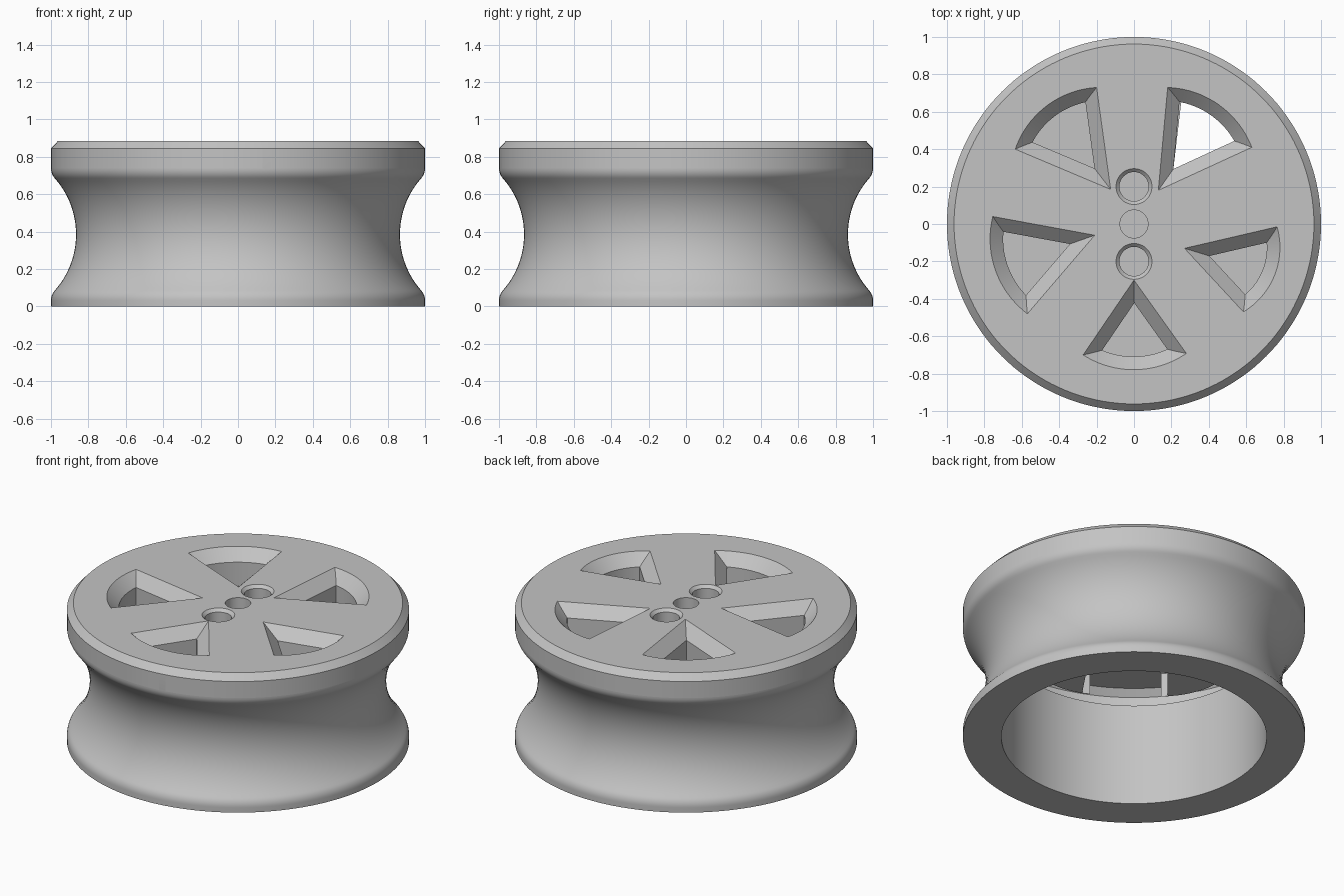
import bpy, bmesh, math
from mathutils import Vector

cube = bpy.data.objects.get("Cube")
if cube:
    bpy.data.objects.remove(cube, do_unlink=True)

TOP, CEILING = 0.885, 0.66

grey = bpy.data.materials.new("plain_grey")
grey.use_nodes = True
colour = (0.55, 0.55, 0.55, 1)
grey.diffuse_color = colour
grey.node_tree.nodes["Principled BSDF"].inputs["Base Color"].default_value = colour


def arc(cx, cz, r, a, b, n):
    steps = [math.radians(a + (b - a) * i / n) for i in range(n + 1)]
    return [(cx + r * math.cos(t), cz + r * math.sin(t)) for t in steps]


def circle(y, r, n):
    return [Vector((r * math.cos(math.tau * i / n), y + r * math.sin(math.tau * i / n)))
            for i in range(n)]


def window(apex, start, end, sag=0.083, n=20):
    """Wedge outline whose outer side bulges as a circular arc."""
    apex, start, end = Vector(apex), Vector(start), Vector(end)
    half = (end - start).length / 2
    along = (end - start).normalized()
    out = Vector((along.y, -along.x))
    radius = (half * half + sag * sag) / (2 * sag)
    centre = (start + end) / 2 - out * (radius - sag)
    sweep = math.asin(half / radius)
    points = [apex]
    for i in range(n + 1):
        t = sweep * (2 * i / n - 1)
        points.append(centre + (out * math.cos(t) + along * math.sin(t)) * radius)
    return points


def inset(points, d):
    """Offset a counter-clockwise outline inward by d with mitred corners."""
    result = []
    for i, p in enumerate(points):
        a = (p - points[i - 1]).normalized()
        b = (points[(i + 1) % len(points)] - p).normalized()
        na, nb = Vector((-a.y, a.x)), Vector((-b.y, b.x))
        result.append(p + (na + nb) * (d / (1 + na.dot(nb))))
    return result


def skin(bm, levels):
    """Join a stack of (outline, height) loops with quads."""
    rings = [[bm.verts.new((p.x, p.y, z)) for p in outline] for outline, z in levels]
    for low, high in zip(rings, rings[1:]):
        for i in range(len(low)):
            bm.faces.new((low[i - 1], low[i], high[i], high[i - 1]))


def cut_hole(bm, outline, bevel):
    """Straight shaft, with a 45 degree countersink at the top face."""
    levels = [(outline, TOP)]
    if bevel:
        levels.append((inset(outline, bevel), TOP - bevel))
    levels.append((inset(outline, bevel), CEILING))
    skin(bm, levels)


def fill_plate(bm, z):
    """Close the flat face at height z, leaving the holes open."""
    edges = [e for e in bm.edges
             if e.is_boundary and all(abs(v.co.z - z) < 0.0001 for v in e.verts)]
    bmesh.ops.triangle_fill(bm, edges=edges, use_beauty=True, normal=(0, 0, 1))


bm = bmesh.new()

# Wheel body: hollow underneath, grooved rim, chamfered top edge
mid, groove, lip, tilt = 0.385, 0.452, 0.08, 41.6
reach = (groove + lip) * math.sin(math.radians(tilt))
profile = [(0.775, CEILING), (0.775, 0), (1, 0)]
profile += arc(1 - lip, mid - reach, lip, 0, tilt, 6)
profile += arc(0.866 + groove, mid, groove, 180 + tilt, 180 - tilt, 32)[1:-1]
profile += arc(1 - lip, mid + reach, lip, -tilt, 0, 6)
profile += [(1, 0.845), (0.962, TOP)]
skin(bm, [(circle(0, r, 144), z) for r, z in profile])

# Five wedge windows
for corners in [
    ((0, -0.3), (-0.272, -0.70), (0.28, -0.692)),
    ((0.27, -0.13), (0.585, -0.47), (0.765, -0.015)),
    ((0.13, 0.18), (0.63, 0.41), (0.18, 0.73)),
    ((-0.125, 0.185), (-0.2, 0.73), (-0.635, 0.40)),
    ((-0.21, -0.06), (-0.755, 0.04), (-0.57, -0.48)),
]:
    cut_hole(bm, window(*corners), 0.07)

# Axle hole between two countersunk bolt holes
cut_hole(bm, circle(0, 0.075, 48), 0)
for y in (-0.2, 0.2):
    cut_hole(bm, circle(y, 0.096, 48), 0.018)

# Top plate and its underside
fill_plate(bm, TOP)
fill_plate(bm, CEILING)
bmesh.ops.recalc_face_normals(bm, faces=bm.faces)

mesh = bpy.data.meshes.new("wheel")
bm.to_mesh(mesh)
bm.free()
mesh.materials.append(grey)
wheel = bpy.data.objects.new("wheel", mesh)
bpy.context.collection.objects.link(wheel)

bpy.ops.object.select_all(action="DESELECT")
bpy.context.view_layer.objects.active = wheel
wheel.select_set(True)
bpy.ops.object.shade_smooth_by_angle(angle=math.radians(25))
